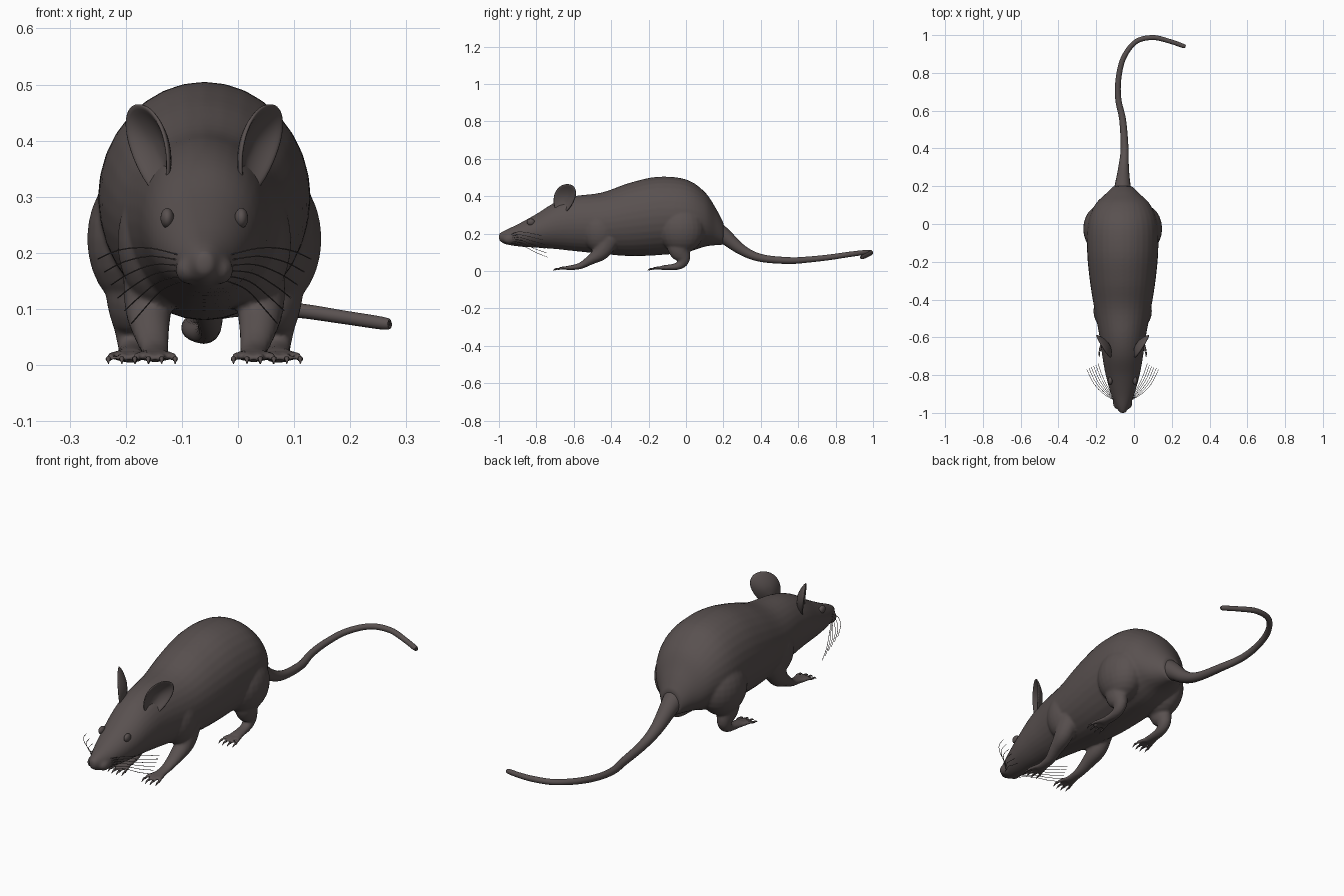
import bpy, bmesh, math
from mathutils import Vector

cube = bpy.data.objects.get("Cube")
if cube:
    bpy.data.objects.remove(cube)

MID = -0.06  # the body axis sits left of the tail's reach
fur = bpy.data.materials.new("dark_brown_grey")
fur.use_nodes = True
COLOUR = (0.1, 0.082, 0.08, 1)
fur.diffuse_color = COLOUR
fur.node_tree.nodes["Principled BSDF"].inputs["Base Color"].default_value = COLOUR
fur.node_tree.nodes["Principled BSDF"].inputs["Roughness"].default_value = 0.8


def finish(bm, name):
    bmesh.ops.recalc_face_normals(bm, faces=bm.faces)
    me = bpy.data.meshes.new(name)
    bm.to_mesh(me)
    bm.free()
    me.materials.append(fur)
    me.shade_smooth()
    ob = bpy.data.objects.new(name, me)
    ob.location.x = MID
    bpy.context.collection.objects.link(ob)
    return ob


def spline(pts, steps):
    """Catmull-Rom through points of any dimension."""
    out = []
    for i in range(len(pts) - 1):
        a, b, c, d = (pts[max(0, min(len(pts) - 1, i + k))] for k in (-1, 0, 1, 2))
        for s in range(steps):
            t = s / steps
            out.append([q + 0.5 * t * (r - p + t * (2 * p - 5 * q + 4 * r - s4 + t * (3 * (q - r) + s4 - p)))
                        for p, q, r, s4 in zip(a, b, c, d)])
    return out + [list(pts[-1])]


def sweep(bm, pts, ref=(1, 0, 0), steps=5, sides=16, upright=False):
    """Elliptical tube through (x, y, z, half width, half height)."""
    path = spline(pts, steps)
    rings = []
    for i, p in enumerate(path):
        before, after = path[max(0, i - 1)], path[min(len(path) - 1, i + 1)]
        tan = Vector((0, 1, 0)) if upright else (Vector(after[:3]) - Vector(before[:3])).normalized()
        ref_v = Vector(ref)
        w = (ref_v - tan * ref_v.dot(tan)).normalized()
        h = tan.cross(w)
        rings.append([bm.verts.new(Vector(p[:3]) + w * p[3] * math.cos(a) + h * p[4] * math.sin(a))
                      for a in (math.tau * k / sides for k in range(sides))])
    for r0, r1 in zip(rings, rings[1:]):
        for k in range(sides):
            j = (k + 1) % sides
            bm.faces.new((r0[k], r0[j], r1[j], r1[k]))
    bm.faces.new(rings[0])
    bm.faces.new(rings[-1])


def ball(bm, centre, size):
    made = bmesh.ops.create_uvsphere(bm, u_segments=24, v_segments=14, radius=1)["verts"]
    bmesh.ops.scale(bm, vec=size, verts=made)
    bmesh.ops.translate(bm, vec=centre, verts=made)


def toes(bm, side, x, y, length, claws):
    """Four fanned toes, or the claws on their ends."""
    for k in range(4):
        fan = (k - 1.5) * 0.016
        reach = length - 0.008 * abs(k - 1.5)
        tip = (side * (x + fan * 1.5), y - reach, 0.011)
        if claws:
            sweep(bm, [(*tip, 0.005, 0.005), (tip[0], tip[1] - 0.012, 0.011, 0.004, 0.004),
                       (tip[0], tip[1] - 0.026, 0.003, 0.001, 0.001)], steps=3, sides=8)
        else:
            sweep(bm, [(side * (x + fan * 0.7), y + 0.02, 0.016, 0.008, 0.009),
                       (side * (x + fan * 1.2), y - reach * 0.5, 0.017, 0.008, 0.009),
                       (*tip, 0.007, 0.007)], sides=10)


# body and head: y, top, bottom, half width
profile = [(-1, 0.2, 0.165, 0.014), (-0.97, 0.217, 0.145, 0.033), (-0.9, 0.25, 0.132, 0.062),
           (-0.8, 0.305, 0.125, 0.09), (-0.7, 0.367, 0.118, 0.108), (-0.6, 0.4, 0.107, 0.122),
           (-0.45, 0.42, 0.092, 0.15), (-0.3, 0.472, 0.08, 0.174), (-0.15, 0.504, 0.085, 0.188),
           (0, 0.49, 0.1, 0.185), (0.1, 0.423, 0.13, 0.148), (0.16, 0.335, 0.138, 0.09),
           (0.2, 0.26, 0.14, 0.05)]
bm = bmesh.new()
sweep(bm, [(0, y, (t + b) / 2, w, (t - b) / 2) for y, t, b, w in profile], sides=32, upright=True)
ball(bm, (0, -0.988, 0.182), (0.021, 0.012, 0.018))
for s in (-1, 1):
    ball(bm, (s * 0.027, -0.945, 0.17), (0.025, 0.035, 0.026))   # muzzle pad
    ball(bm, (s * 0.075, -0.46, 0.22), (0.08, 0.1, 0.12))        # shoulder
    ball(bm, (s * 0.115, -0.025, 0.225), (0.094, 0.125, 0.13))   # thigh
    # front leg and paw
    sweep(bm, [(s * 0.1, -0.42, 0.18, 0.045, 0.07), (s * 0.1, -0.45, 0.105, 0.042, 0.046),
               (s * 0.095, -0.51, 0.06, 0.033, 0.027), (s * 0.088, -0.57, 0.026, 0.025, 0.017),
               (s * 0.088, -0.64, 0.016, 0.026, 0.011)])
    toes(bm, s, 0.088, -0.63, 0.06, False)
    # hind leg and foot
    sweep(bm, [(s * 0.125, -0.03, 0.18, 0.055, 0.09), (s * 0.13, -0.035, 0.115, 0.045, 0.062),
               (s * 0.13, -0.015, 0.06, 0.03, 0.036), (s * 0.13, -0.045, 0.026, 0.024, 0.02),
               (s * 0.132, -0.13, 0.017, 0.028, 0.013)])
    toes(bm, s, 0.135, -0.125, 0.06, False)
body = finish(bm, "body")
remesh = body.modifiers.new("fuse", "REMESH")
remesh.mode = "VOXEL"
remesh.voxel_size = 0.0065
remesh.use_smooth_shade = True
soften = body.modifiers.new("soften", "SMOOTH")
soften.factor = 0.5
soften.iterations = 5

# tail
bm = bmesh.new()
tail = [(0, 0.12, 0.24, 0.06), (0, 0.2, 0.19, 0.043), (0.005, 0.3, 0.112, 0.028), (0.01, 0.4, 0.07, 0.021),
        (0, 0.55, 0.056, 0.018), (-0.023, 0.66, 0.062, 0.016), (-0.022, 0.77, 0.074, 0.015),
        (0.005, 0.88, 0.09, 0.014), (0.07, 0.965, 0.1, 0.013), (0.16, 0.987, 0.098, 0.013),
        (0.25, 0.967, 0.085, 0.012), (0.322, 0.942, 0.074, 0.011), (0.33, 0.939, 0.073, 0.005)]
sweep(bm, [(*p, p[3]) for p in tail], ref=(0, 0, 1), steps=8)
finish(bm, "tail")

for s, label in ((1, "left"), (-1, "right")):
    # cupped ear
    bm = bmesh.new()
    across = Vector((0.5 * s, 0.86, 0))
    up = Vector((0.22 * s, 0.2, 0.95)).normalized()
    facing = Vector((0.86 * s, -0.5, 0))
    centre = Vector((0.1 * s, -0.652, 0.385))
    rings = []
    for k in range(1, 7):
        r = k / 6
        ring = []
        for j in range(28):
            a = math.tau * j / 28
            width = 0.066 * (1 + 0.22 * math.sin(a))
            cup = 0.03 * (r * r - 1)
            ring.append(bm.verts.new(centre + across * width * r * math.cos(a)
                                     + up * 0.085 * r * math.sin(a) + facing * cup))
        rings.append(ring)
    bm.faces.new(rings[0])
    for r0, r1 in zip(rings, rings[1:]):
        for j in range(28):
            i = (j + 1) % 28
            bm.faces.new((r0[j], r0[i], r1[i], r1[j]))
    ear = finish(bm, label + "_ear")
    thick = ear.modifiers.new("thickness", "SOLIDIFY")
    thick.thickness = 0.008
    thick.offset = 0
    ear.modifiers.new("round", "SUBSURF").levels = 1

    # eye
    bm = bmesh.new()
    ball(bm, (s * 0.066, -0.83, 0.262), (0.012, 0.021, 0.018))
    finish(bm, label + "_eye")

    # claws
    bm = bmesh.new()
    toes(bm, s, 0.088, -0.63, 0.06, True)
    toes(bm, s, 0.135, -0.125, 0.06, True)
    finish(bm, label + "_claws")

    # whiskers
    bm = bmesh.new()
    for k in range(6):
        z = 0.195 - 0.009 * k
        reach = 0.15 - 0.012 * k
        path = [(0.04, -0.935, z), (0.04 + reach * 0.4, -0.9 + 0.006 * k, z + 0.014 - 0.006 * k),
                (0.04 + reach * 0.75, -0.845 + 0.008 * k, z + 0.01 - 0.012 * k),
                (0.04 + reach, -0.77 + 0.006 * k, z - 0.006 - 0.014 * k)]
        sweep(bm, [(s * x, y, h, 0.0012, 0.0012) for x, y, h in path], ref=(0, 0, 1), steps=4, sides=5)
    finish(bm, label + "_whiskers")
